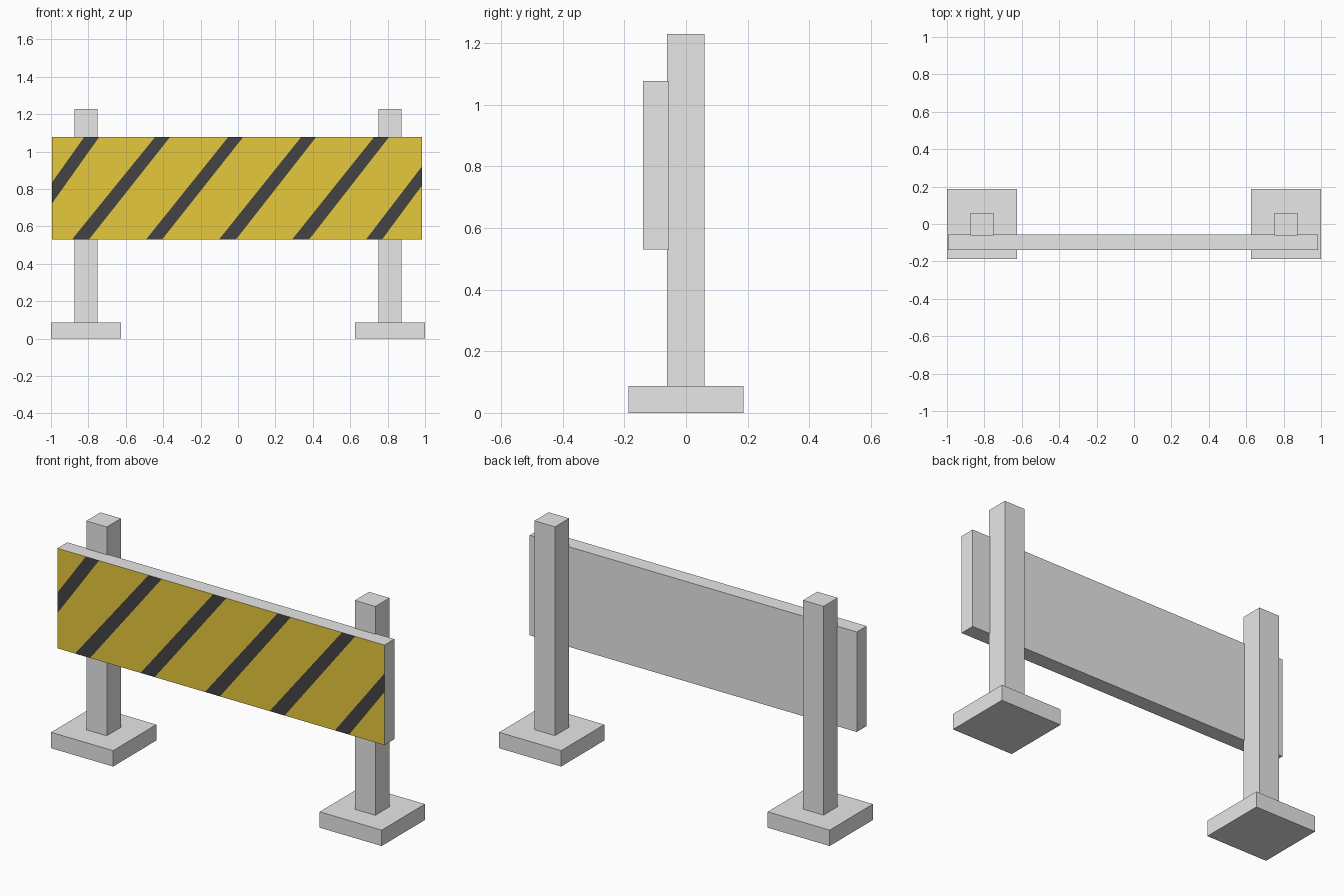
import bpy, bmesh
from mathutils import Vector

if "Cube" in bpy.data.objects:
    bpy.data.objects.remove(bpy.data.objects["Cube"])


def material(name, rgb):
    m = bpy.data.materials.new(name)
    m.diffuse_color = (*rgb, 1)
    m.use_nodes = True
    m.node_tree.nodes["Principled BSDF"].inputs["Base Color"].default_value = m.diffuse_color
    return m


grey = material("light_grey", (0.80, 0.80, 0.80))
yellow = material("warning_yellow", (0.79, 0.578, 0.045))
black = material("stripe_black", (0.056, 0.056, 0.060))


def box(name, lo, hi):
    """Grey box between two opposite corners."""
    lo, hi = Vector(lo), Vector(hi)
    bm = bmesh.new()
    bmesh.ops.create_cube(bm, size=1)
    for v in bm.verts:
        v.co = (lo + hi) / 2 + v.co * (hi - lo)
    me = bpy.data.meshes.new(name)
    bm.to_mesh(me)
    bm.free()
    me.materials.append(grey)
    ob = bpy.data.objects.new(name, me)
    bpy.context.collection.objects.link(ob)
    return ob


# Feet and posts, one pair per side
for side, s in (("left", -1), ("right", 1)):
    cx = s * 0.8125
    box(side + "_foot", (cx - 0.1875, -0.1865, 0), (cx + 0.1875, 0.1865, 0.087))
    box(side + "_post", (cx - 0.062, -0.062, 0.08), (cx + 0.062, 0.06, 1.229))

# Warning board
Z0, Z1 = 0.53, 1.077
board = box("warning_board", (-0.995, -0.14, Z0), (0.984, -0.055, Z1))
board.data.materials.append(yellow)
board.data.materials.append(black)

# Stripe borders, left to right: x at the board's bottom and top edge
borders = [(-1.211, -0.823), (-1.131, -0.743), (-0.888, -0.444), (-0.797, -0.364),
           (-0.492, -0.053), (-0.406, 0.027), (-0.102, 0.337), (-0.011, 0.417),
           (0.289, 0.727), (0.380, 0.807), (0.684, 1.103), (0.770, 1.174)]

bm = bmesh.new()
bm.from_mesh(board.data)
bm.normal_update()


def front_faces():
    return [f for f in bm.faces if f.normal.y < -0.9]


# Cut the front face along every stripe border
for xb, xt in borders:
    faces = front_faces()
    geom = set(faces)
    for f in faces:
        geom.update(f.edges)
        geom.update(f.verts)
    bmesh.ops.bisect_plane(bm, geom=list(geom), dist=1e-5, plane_co=(xb, 0, Z0),
                           plane_no=(Z1 - Z0, 0, xb - xt))
    bm.normal_update()

# Alternate yellow and black by the number of borders to the left
for f in front_faces():
    c = f.calc_center_median()
    t = (c.z - Z0) / (Z1 - Z0)
    passed = sum(c.x > xb + (xt - xb) * t for xb, xt in borders)
    f.material_index = 2 if passed % 2 else 1
bm.to_mesh(board.data)
bm.free()
